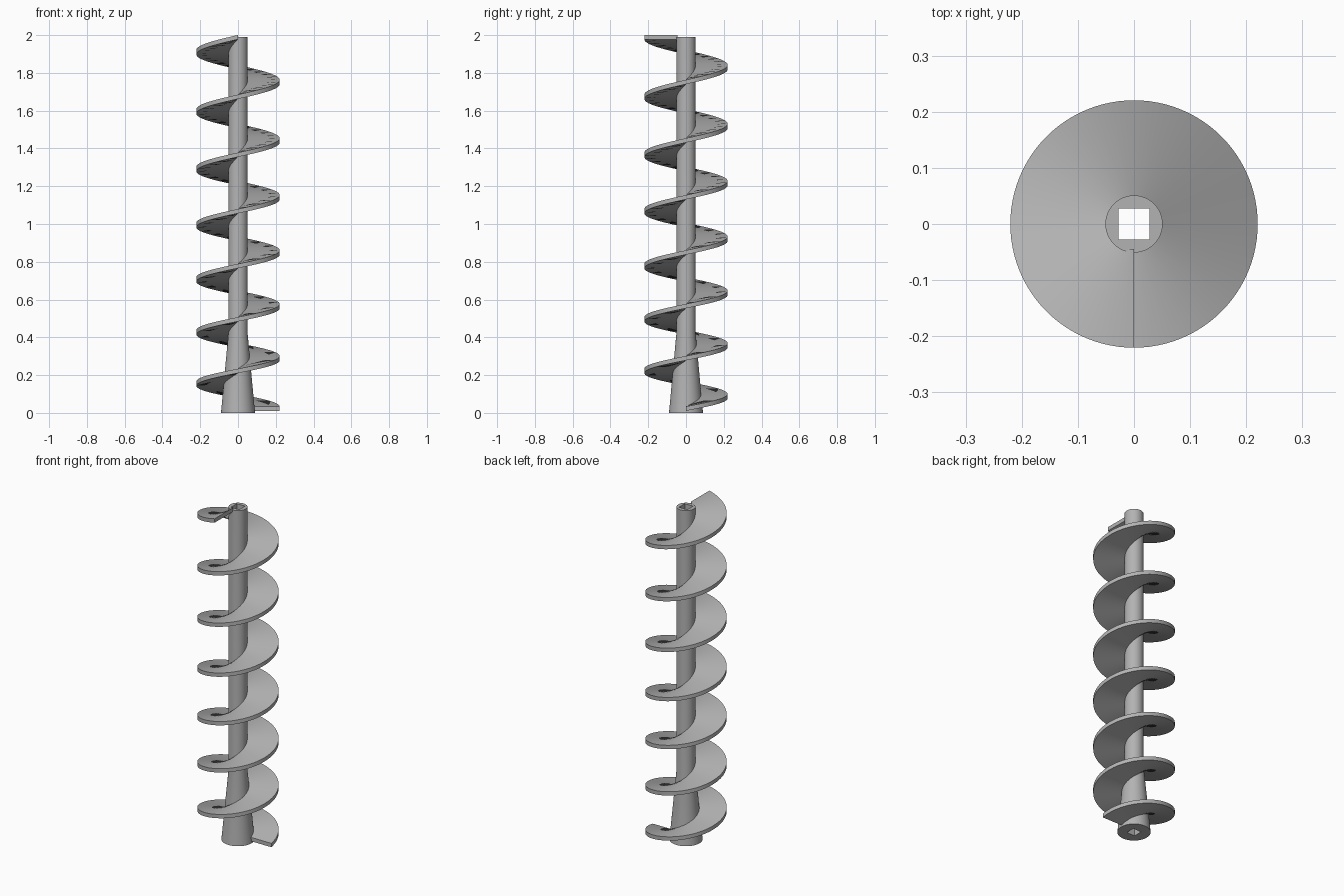
import bpy, bmesh, math

cube = bpy.data.objects.get("Cube")
if cube:
    bpy.data.objects.remove(cube, do_unlink=True)

steel = bpy.data.materials.new("grey_steel")
steel.use_nodes = True
GREY = (0.45, 0.45, 0.45, 1)
steel.diffuse_color = GREY
steel.node_tree.nodes["Principled BSDF"].inputs["Base Color"].default_value = GREY


def finish(bm, name):
    bmesh.ops.recalc_face_normals(bm, faces=bm.faces)
    mesh = bpy.data.meshes.new(name)
    bm.to_mesh(mesh)
    bm.free()
    mesh.materials.append(steel)
    obj = bpy.data.objects.new(name, mesh)
    bpy.context.collection.objects.link(obj)
    bpy.ops.object.select_all(action='DESELECT')
    bpy.context.view_layer.objects.active = obj
    obj.select_set(True)
    bpy.ops.object.shade_smooth_by_angle(angle=math.radians(30))
    return obj


def join_loops(bm, a, b, closed=True):
    n = len(a)
    for i in range(n if closed else n - 1):
        j = (i + 1) % n
        bm.faces.new((a[i], a[j], b[j], b[i]))


# Hollow shaft: tapered foot, straight tube, square bore
TOP, BORE, SIDES = 1.989, 0.0275, 64


def shaft_ring(bm, z, radius=None):
    ring = []
    for i in range(SIDES):
        a = math.tau * i / SIDES
        c, s = math.cos(a), math.sin(a)
        r = radius or BORE / max(abs(c), abs(s))
        ring.append(bm.verts.new((r * c, r * s, z)))
    return ring


bm = bmesh.new()
rings = [shaft_ring(bm, 0, 0.09), shaft_ring(bm, 0.42, 0.051),
         shaft_ring(bm, TOP, 0.051), shaft_ring(bm, TOP), shaft_ring(bm, 0)]
for k in range(len(rings)):
    join_loops(bm, rings[k], rings[(k + 1) % len(rings)])
finish(bm, "shaft")

# Screw flight: rectangular section swept up a helix of slowly growing pitch
INNER, OUTER, HALF = 0.045, 0.2205, 0.0115
TURNS, STEPS = 6.75, 96


def flight_section(bm, t):
    a = math.tau * t
    z = 0.0225 + 0.263 * t + 0.0042 * t * t
    corners = ((INNER, -HALF), (OUTER, -HALF), (OUTER, HALF), (INNER, HALF))
    return [bm.verts.new((r * math.cos(a), r * math.sin(a), z + h)) for r, h in corners]


bm = bmesh.new()
sections = [flight_section(bm, i / STEPS) for i in range(int(TURNS * STEPS) + 1)]
for low, high in zip(sections, sections[1:]):
    join_loops(bm, low, high)
bm.faces.new(sections[0])
bm.faces.new(sections[-1])
finish(bm, "screw_flight")
